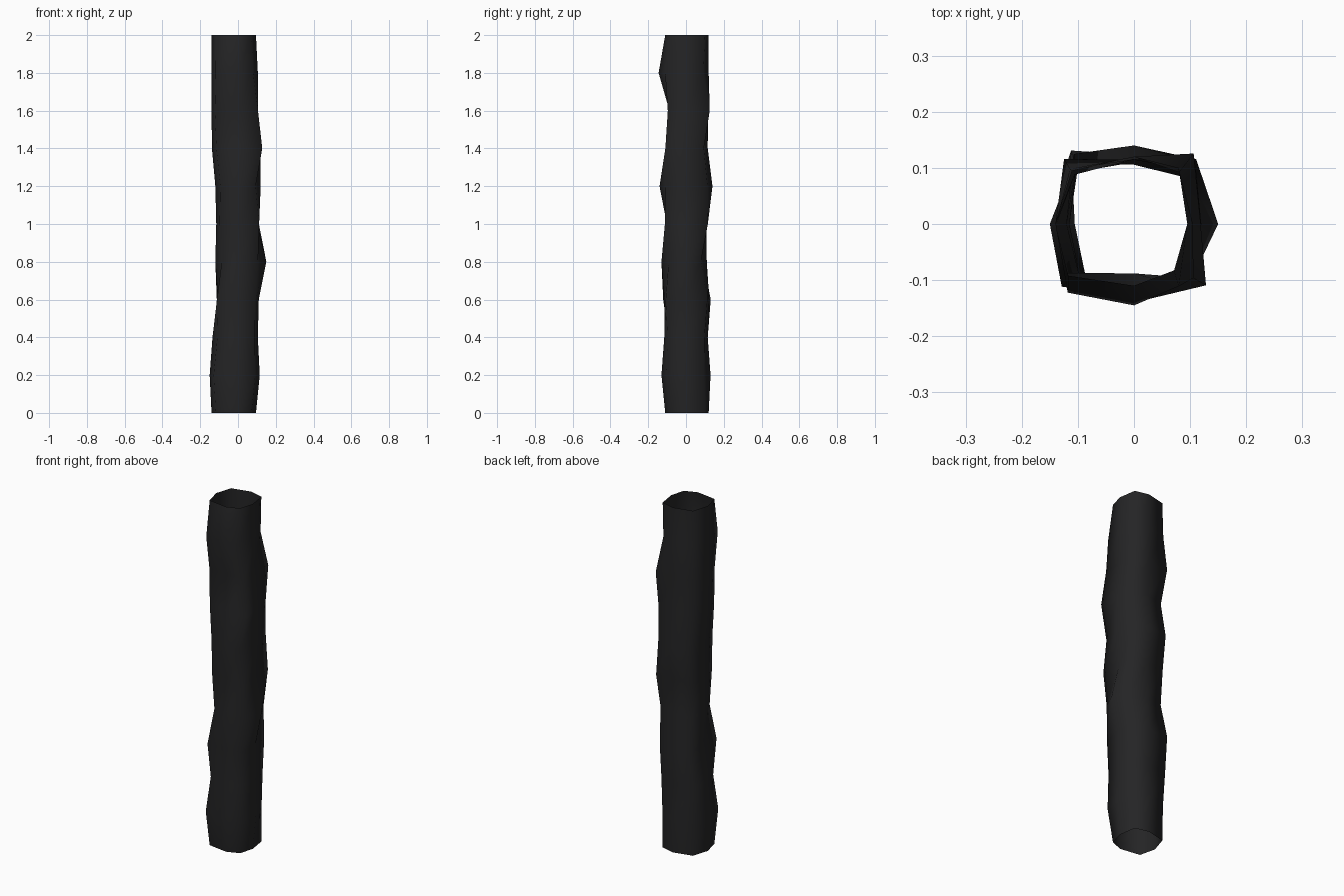
import bpy, bmesh

if "Cube" in bpy.data.objects:
    bpy.data.objects.remove(bpy.data.objects["Cube"])

# Side reach of the tube at each ring (every 0.2 up): left, right, front, back
SIDES = [(.14, .095, .11, .12), (.15, .115, .13, .13), (.135, .105, .115, .115),
         (.12, .11, .13, .14), (.12, .15, .13, .11), (.115, .115, .115, .12),
         (.12, .12, .14, .14), (.138, .135, .115, .115), (.14, .11, .10, .13),
         (.14, .105, .145, .12)]
# Diagonal reach of the corners: front-left, front-right, back-right, back-left
CORNERS = [(.148, .109, .127, .145), (.17, .137, .127, .148), (.143, .132, .132, .159),
           (.164, .14, .143, .172), (.127, .14, .132, .137), (.138, .158, .16, .148),
           (.143, .143, .15, .164), (.148, .168, .145, .137), (.148, .143, .164, .17),
           (.17, .135, .122, .15)]
# the last ring repeats the first so segments stack
SIDES.append(SIDES[0])
CORNERS.append(CORNERS[0])


def ring(sides, diag):
    """Eight points round one knobbly square cross-section."""
    l, r, f, b = sides
    quads = [(-l, -f), (r, -f), (r, b), (-l, b)]
    ks = [d * 1.414 / (abs(x) + abs(y)) for d, (x, y) in zip(diag, quads)]
    mids = [(0, -f), (r, 0), (0, b), (-l, 0)]
    pts = []
    for i in range(4):
        pts.append((quads[i][0] * ks[i], quads[i][1] * ks[i]))
        # where a corner bulges, the middle of the side lies flatter
        s = .88 if max(ks[i], ks[(i + 1) % 4]) > .91 else 1
        pts.append((mids[i][0] * s, mids[i][1] * s))
    return pts


# Tube, open at both ends
bm = bmesh.new()
rings = [[bm.verts.new((x, y, i * .2)) for x, y in ring(s, c)]
         for i, (s, c) in enumerate(zip(SIDES, CORNERS))]
for lo, hi in zip(rings, rings[1:]):
    for j in range(8):
        k = (j + 1) % 8
        bm.faces.new((lo[j], lo[k], hi[k], hi[j])).smooth = True
mesh = bpy.data.meshes.new("rough_post")
bm.to_mesh(mesh)
bm.free()

mat = bpy.data.materials.new("near black")
mat.diffuse_color = (.018, .018, .019, 1)
mat.use_nodes = True
mat.node_tree.nodes["Principled BSDF"].inputs["Base Color"].default_value = mat.diffuse_color
mesh.materials.append(mat)
bpy.context.collection.objects.link(bpy.data.objects.new("rough_post", mesh))
